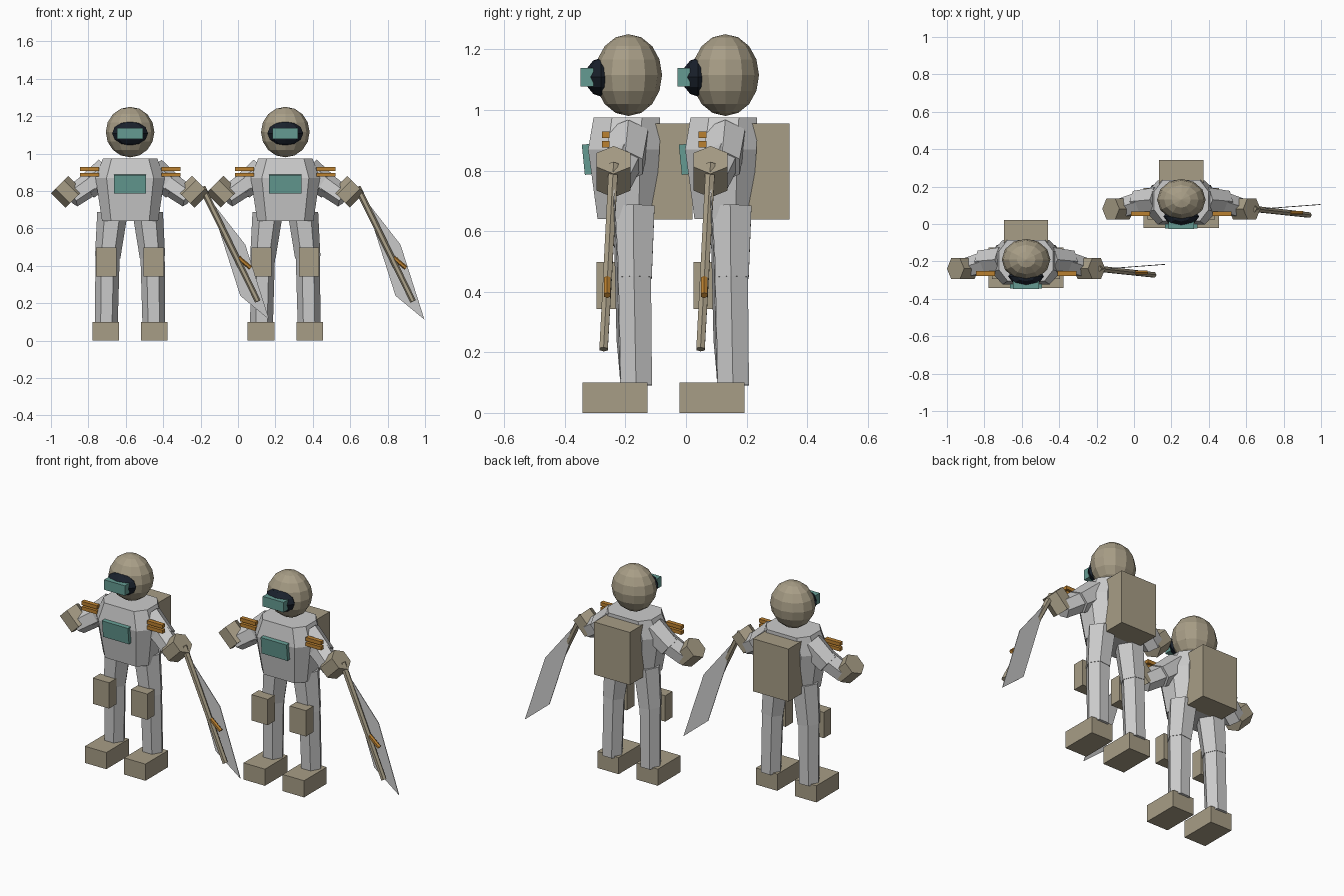
import bpy, bmesh
from math import cos, sin, pi
from mathutils import Vector, Matrix

if "Cube" in bpy.data.objects:
    bpy.data.objects.remove(bpy.data.objects["Cube"])


def material(name, r, g, b):
    m = bpy.data.materials.new(name)
    m.diffuse_color = (r, g, b, 1)
    m.use_nodes = True
    m.node_tree.nodes["Principled BSDF"].inputs["Base Color"].default_value = m.diffuse_color
    return m


TAN = material("tan", .39, .34, .24)
TEAL = material("teal", .13, .33, .29)
DARK = material("dark", .01, .015, .025)
ORANGE = material("orange", .5, .22, .03)


def finish(name, bm, mat, origin):
    bmesh.ops.recalc_face_normals(bm, faces=bm.faces)
    me = bpy.data.meshes.new(name)
    bm.to_mesh(me)
    bm.free()
    if mat:
        me.materials.append(mat)
    ob = bpy.data.objects.new(name, me)
    ob.location = origin
    bpy.context.collection.objects.link(ob)


def loft(name, rings, mat, origin):
    bm = bmesh.new()
    vs = [[bm.verts.new(p) for p in ring] for ring in rings]
    n = len(vs[0])
    for a, b in zip(vs, vs[1:]):
        for i in range(n):
            j = (i + 1) % n
            bm.faces.new((a[i], a[j], b[j], b[i]))
    bm.faces.new(vs[0])
    bm.faces.new(vs[-1])
    finish(name, bm, mat, origin)


def tube(name, p, q, r1, r2, mat, origin, side=1, n=6):
    # tapered prism between two points, mirrored in x by side
    p, q = Vector(p), Vector(q)
    z = (q - p).normalized()
    x = Vector((0, 1, 0)).cross(z).normalized()
    y = z.cross(x)
    rings = []
    for c, r in ((p, r1), (q, r2)):
        pts = [c + r * (cos(2 * pi * i / n) * x + sin(2 * pi * i / n) * y) for i in range(n)]
        rings.append([(side * v.x, v.y, v.z) for v in pts])
    loft(name, rings, mat, origin)


def box(name, c, size, mat, origin, tilt=0):
    bm = bmesh.new()
    m = Matrix.Translation(c) @ Matrix.Rotation(tilt, 4, 'X') @ Matrix.Diagonal((*size, 1))
    bmesh.ops.create_cube(bm, size=1, matrix=m)
    finish(name, bm, mat, origin)


def ball(name, c, r, segs, rings, mat, origin):
    bm = bmesh.new()
    m = Matrix.Translation(c) @ Matrix.Diagonal((*r, 1))
    bmesh.ops.create_uvsphere(bm, u_segments=segs, v_segments=rings, radius=1, matrix=m)
    finish(name, bm, mat, origin)


def octagon(rx, ry, cy, z):
    quarter = ((1, -.45), (1, .45), (.68, 1), (-.68, 1), (-1, .45), (-1, -.45), (-.68, -1), (.68, -1))
    return [(rx * a, cy + ry * b, z) for a, b in quarter]


def figure(o):
    # head and visor
    ball("helmet", (0, -.03, 1.115), (.13, .111, .135), 12, 8, TAN, o)
    ball("visor", (0, -.12, 1.108), (.096, .052, .064), 8, 6, DARK, o)
    box("visor_screen", (0, -.167, 1.108), (.138, .042, .06), TEAL, o)

    # torso with chest plate and backpack
    loft("torso", [octagon(.15, .094, -.038, .64), octagon(.185, .118, -.045, .87),
                   octagon(.145, .11, -.035, .975)], None, o)
    box("chest_plate", (0, -.163, .837), (.172, .032, .1), TEAL, o, .1)
    box("backpack", (0, .11, .797), (.236, .142, .316), TAN, o)

    for s in (1, -1):
        # arms
        tube("upper_arm", (.12, -.03, .91), (.235, -.04, .815), .075, .066, None, o, s)
        tube("forearm", (.2, -.04, .845), (.315, -.075, .765), .064, .058, None, o, s)
        tube("hand", (.299, -.079, .757), (.377, -.079, .835), .065, .065, TAN, o, s)
        for z in (.918, .887):
            box("shoulder_band", (s * .218, -.105, z), (.102, .026, .021), ORANGE, o)
        # legs
        tube("upper_leg", (.095, -.014, .68), (.12, -.012, .445), .081, .068, None, o, s)
        tube("lower_leg", (.12, -.012, .47), (.127, -.005, .09), .065, .061, None, o, s)
        box("knee_pad", (s * .127, -.1, .42), (.108, .07, .155), TAN, o)
        box("boot", (s * .13, -.074, .05), (.142, .215, .1), TAN, o)

    # bladed weapon in one hand
    tube("weapon_shaft", (.385, -.079, .82), (.683, -.112, .21), .018, .016, TAN, o)
    tube("weapon_guard", (.58, -.1, .443), (.645, -.1, .388), .012, .012, ORANGE, o)
    outline = ((.423, .76), (.616, .513), (.744, .112), (.589, .24))
    loft("weapon_blade", [[(x, -.08 + .075 * (x - .42) + d, z) for x, z in outline]
                          for d in (-.002, .002)], None, o)


for origin in ((-.577, -.16, 0), (.253, .16, 0)):
    figure(origin)
